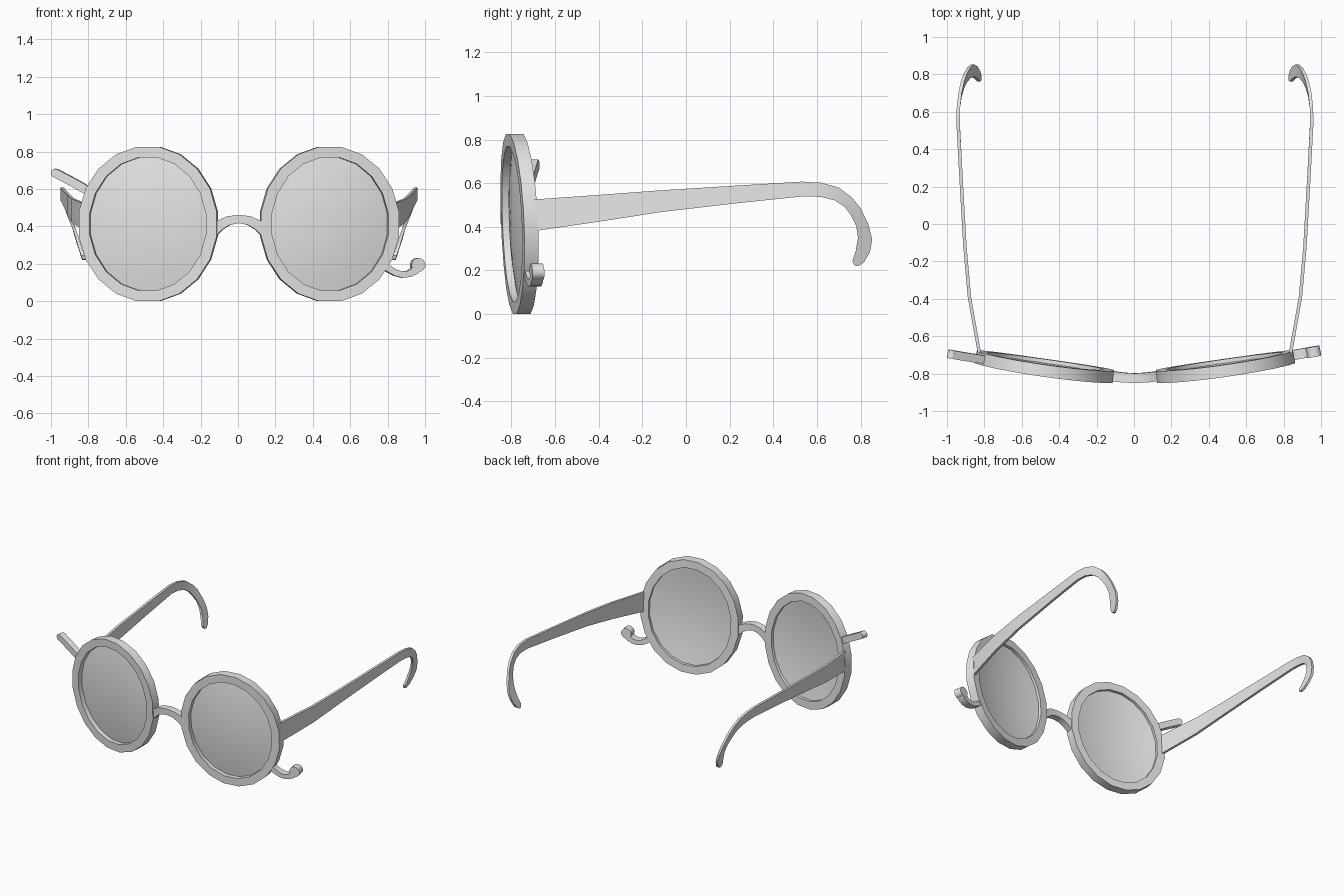
import bpy, bmesh, math

if "Cube" in bpy.data.objects:
    bpy.data.objects.remove(bpy.data.objects["Cube"], do_unlink=True)

mat = bpy.data.materials.new("plain_grey")
mat.use_nodes = True
GREY = (0.8, 0.8, 0.8, 1)
mat.diffuse_color = GREY
mat.node_tree.nodes["Principled BSDF"].inputs["Base Color"].default_value = GREY

MID_X, MID_Z = 0.005, 0.413
HALF = 0.032          # half thickness of the front frame
SIDES = 20
parts = []


def place(x, d, z):
    """Wrap a flat front point (depth d, back is positive) onto the curved face line."""
    root = math.sqrt(x * x + 0.0025)
    y = -0.823 + 0.1 * (root - 0.05) + 0.045 * x * x - 0.039 * (z - MID_Z)
    slope = 0.1 * x / root + 0.09 * x
    return (MID_X + x - d * slope, y + d, z)


def loft(name, rings, loop=False):
    """Skin equal-sized rings of points; cap the ends unless the rings form a loop."""
    bm = bmesh.new()
    vs = [[bm.verts.new(p) for p in ring] for ring in rings]
    n, m = len(vs), len(vs[0])
    for i in range(n if loop else n - 1):
        a, b = vs[i], vs[(i + 1) % n]
        for j in range(m):
            k = (j + 1) % m
            bm.faces.new((a[j], a[k], b[k], b[j]))
    if not loop:
        bm.faces.new(vs[0])
        bm.faces.new(vs[-1])
    bmesh.ops.recalc_face_normals(bm, faces=bm.faces)
    mesh = bpy.data.meshes.new(name)
    bm.to_mesh(mesh)
    bm.free()
    mesh.materials.append(mat)
    ob = bpy.data.objects.new(name, mesh)
    bpy.context.collection.objects.link(ob)
    parts.append(ob)


def ribbon(name, path, half=HALF):
    """Flat bar following (x, z, width) stations in the front plane."""
    rings = []
    for i, (x, z, w) in enumerate(path):
        p, q = path[max(i - 1, 0)], path[min(i + 1, len(path) - 1)]
        dx, dz = q[0] - p[0], q[1] - p[1]
        s = w / 2 / math.hypot(dx, dz)
        nx, nz = -dz * s, dx * s
        rings.append([place(x + nx, -half, z + nz), place(x + nx, half, z + nz),
                      place(x - nx, half, z - nz), place(x - nx, -half, z - nz)])
    loft(name, rings)


def oval(cx, cz, rx, rz, d, n=SIDES):
    angles = [2 * math.pi * (i + 0.5) / n for i in range(n)]
    return [place(cx + rx * math.cos(a), d, cz + rz * math.sin(a)) for a in angles]


def disc(name, x, z, r, half=HALF):
    loft(name, [oval(x, z, r, r, -half, 14), oval(x, z, r, r, half, 14)])


# Temple arm stations: upper y, z, lower y, z, and sideways x
ARM = [(-0.70, 0.525, -0.70, 0.38, 0.83), (-0.39, 0.547, -0.39, 0.425, 0.885),
       (-0.12, 0.567, -0.12, 0.467, 0.909), (0.25, 0.59, 0.25, 0.51, 0.93),
       (0.53, 0.607, 0.54, 0.54, 0.945), (0.62, 0.602, 0.62, 0.537, 0.944),
       (0.70, 0.58, 0.68, 0.522, 0.935), (0.76, 0.535, 0.725, 0.493, 0.922),
       (0.80, 0.485, 0.755, 0.455, 0.908), (0.836, 0.41, 0.78, 0.405, 0.888),
       (0.853, 0.34, 0.788, 0.35, 0.868), (0.843, 0.285, 0.778, 0.29, 0.85),
       (0.815, 0.237, 0.763, 0.245, 0.835), (0.79, 0.22, 0.771, 0.224, 0.829)]

for side, label in ((1, "left"), (-1, "right")):
    cx = 0.483 * side
    # Rim
    loft(label + "_rim", [oval(cx, MID_Z, 0.372, 0.418, -HALF), oval(cx, MID_Z, 0.372, 0.418, HALF),
                          oval(cx, MID_Z, 0.314, 0.360, HALF), oval(cx, MID_Z, 0.314, 0.360, -HALF)],
         loop=True)
    # Domed lens
    steps = (0.04, 0.25, 0.5, 0.75, 1.0)
    front = [oval(cx, MID_Z, 0.317 * r, 0.363 * r, 0.002 - 0.03 * (1 - r * r), 40) for r in steps]
    back = [oval(cx, MID_Z, 0.317 * r, 0.363 * r, 0.012 - 0.03 * (1 - r * r), 40) for r in steps[::-1]]
    loft(label + "_lens", front + back)
    # Temple arm with ear hook
    t = 0.009
    loft(label + "_temple_arm",
         [[(MID_X + side * (x + o), y, z) for o, y, z in
           ((t, yu, zu), (t, yl, zl), (-t, yl, zl), (-t, yu, zu))] for yu, zu, yl, zl, x in ARM])

# Nose bridge
arch = [(-0.135, 0.378, 0.06), (-0.10, 0.407, 0.054), (-0.055, 0.431, 0.048), (0, 0.44, 0.045)]
ribbon("nose_bridge", arch + [(-x, z, w) for x, z, w in arch[-2::-1]], 0.026)

# Straight bar with a rounded tip on the right rim
ribbon("side_bar", [(-0.79, 0.582, 0.046), (-0.88, 0.633, 0.046), (-0.978, 0.685, 0.046)], 0.022)
disc("side_bar_tip", -0.979, 0.685, 0.0235, 0.022)

# Curled bar with a round knob on the left rim
ribbon("curl_bar", [(0.765, 0.20, 0.036), (0.80, 0.172, 0.035), (0.835, 0.152, 0.034), (0.872, 0.142, 0.033),
                    (0.91, 0.147, 0.036), (0.94, 0.165, 0.042), (0.958, 0.19, 0.046)], 0.026)
disc("curl_knob", 0.955, 0.194, 0.037, 0.027)

# Smooth shading with sharp edges kept
bpy.ops.object.select_all(action="DESELECT")
for ob in parts:
    ob.select_set(True)
bpy.context.view_layer.objects.active = parts[0]
bpy.ops.object.shade_smooth_by_angle(angle=math.radians(30))
